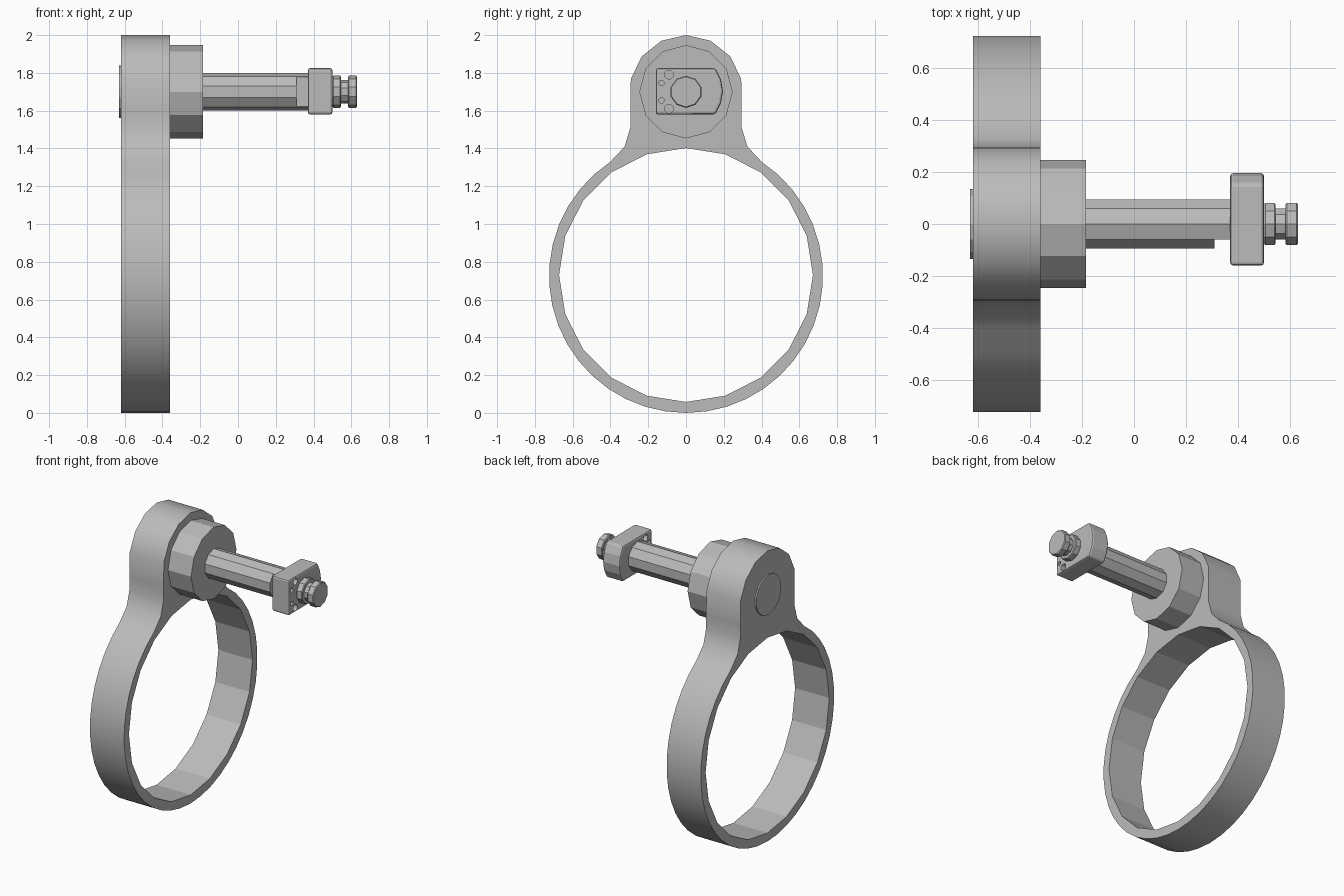
import bpy, bmesh
from math import sin, cos, pi, radians
from mathutils import Matrix

if "Cube" in bpy.data.objects:
    bpy.data.objects.remove(bpy.data.objects["Cube"])

steel = bpy.data.materials.new("plain grey metal")
steel.use_nodes = True
GREY = (0.5, 0.5, 0.5, 1)
steel.diffuse_color = GREY
steel.node_tree.nodes["Principled BSDF"].inputs["Base Color"].default_value = GREY

AXIS_Z = 1.70   # height of the pin axis
RING_Z = 0.725  # height of the ring centre


def prism(name, profile, x0, x1):
    """Extrude a (y, z) outline along x."""
    bm = bmesh.new()
    face = bm.faces.new([bm.verts.new((x0, y, z)) for y, z in profile])
    out = bmesh.ops.extrude_face_region(bm, geom=[face])
    moved = [v for v in out["geom"] if isinstance(v, bmesh.types.BMVert)]
    bmesh.ops.translate(bm, verts=moved, vec=(x1 - x0, 0, 0))
    bmesh.ops.recalc_face_normals(bm, faces=bm.faces)
    mesh = bpy.data.meshes.new(name)
    bm.to_mesh(mesh)
    bm.free()
    mesh.materials.append(steel)
    obj = bpy.data.objects.new(name, mesh)
    bpy.context.collection.objects.link(obj)
    return obj


def arc(y, z, r, start, end, steps):
    """Points on an arc, angles in degrees from +y towards +z."""
    angles = [radians(start + (end - start) * i / steps) for i in range(steps + 1)]
    return [(y + r * cos(a), z + r * sin(a)) for a in angles]


def disc(name, r, x0, x1, sides, y=0, z=AXIS_Z):
    return prism(name, arc(y, z, r, 90, 450, sides)[:-1], x0, x1)


def cut(target, cutter):
    mod = target.modifiers.new("cut " + cutter.name, "BOOLEAN")
    mod.operation = "DIFFERENCE"
    mod.solver = "EXACT"
    mod.object = cutter
    cutter.hide_render = True
    cutter.hide_set(True)


def smooth(obj, angle):
    bpy.ops.object.select_all(action="DESELECT")
    bpy.context.view_layer.objects.active = obj
    obj.select_set(True)
    bpy.ops.object.shade_smooth_by_angle(angle=radians(angle))


# Ring band with the lug on top, drawn as one half and mirrored
half = arc(0, RING_Z, 0.725, -90, 56.5, 17)
half += [(0.325, 1.41), (0.295, 1.51), (0.295, 1.60)]
half += arc(0, AXIS_Z, 0.30, 13, 90, 3)
outline = half + [(-y, z) for y, z in half[-2:0:-1]]
band = prism("ring_band", outline, -0.62, -0.36)
cut(band, disc("ring_hole_cutter", 0.672, -0.8, -0.2, 20, z=0.73))
smooth(band, 28)

# Pin: back cap, boss, shaft with a flat near its end
disc("back_cap", 0.138, -0.63, -0.62, 14)
disc("boss", 0.247, -0.36, -0.185, 12)
shaft = disc("shaft", 0.10, -0.185, 0.37, 10)
notch = [(-0.2, 1.5), (-0.06, 1.5), (-0.06, 1.9), (-0.2, 1.9)]
cut(shaft, prism("shaft_flat_cutter", notch, 0.31, 0.45))

# End block with one bowed side, softened edges and four drilled holes
block_outline = [(-0.16, 1.825), (-0.16, 1.58), (0.155, 1.58), (0.185, 1.64),
                 (0.196, 1.7025), (0.185, 1.765), (0.155, 1.825)]
block = prism("end_block", block_outline, 0.37, 0.50)
bevel = block.modifiers.new("soft edges", "BEVEL")
bevel.width = 0.012
bevel.segments = 2
bevel.angle_limit = radians(50)
for side in (-1, 1):
    for label, r, y, dz in (("large", 0.023, -0.09, 0.09), ("small", 0.014, -0.13, 0.046)):
        name = label + ("_upper" if side > 0 else "_lower") + "_hole_cutter"
        cut(block, disc(name, r, 0.3, 0.6, 12, y, AXIS_Z + side * dz))

# Grooved knob at the tip
for name, r, x0, x1 in (("knob_collar", 0.085, 0.50, 0.545),
                        ("knob_neck", 0.062, 0.545, 0.583),
                        ("knob_cap", 0.085, 0.583, 0.63)):
    knob = disc(name, r, x0, x1, 10)
    if name != "knob_neck":
        rim = knob.modifiers.new("rim", "BEVEL")
        rim.width = 0.005
        rim.segments = 1
        rim.angle_limit = radians(50)
